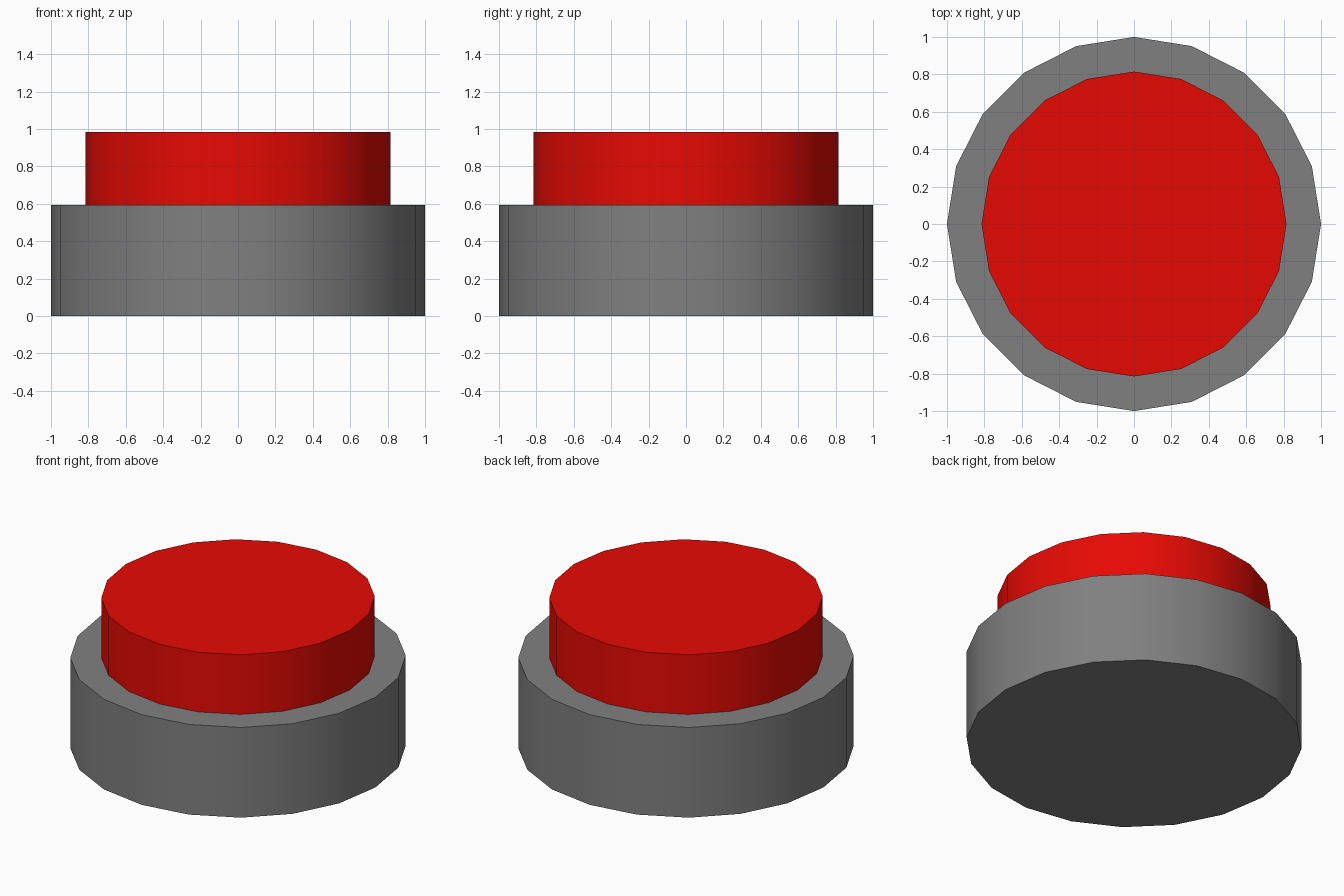
import bpy
import math

if "Cube" in bpy.data.objects:
    bpy.data.objects.remove(bpy.data.objects["Cube"])

SIDES = 20


def disc(name, radius, bottom, top, color):
    """Upright 20-sided cylinder with smooth walls and sharp rims."""
    bpy.ops.mesh.primitive_cylinder_add(
        vertices=SIDES, radius=radius, depth=top - bottom,
        location=(0, 0, (bottom + top) / 2))
    obj = bpy.context.object
    obj.name = name
    bpy.ops.object.shade_smooth_by_angle(angle=math.radians(30))
    mat = bpy.data.materials.new(name + "_color")
    mat.diffuse_color = color
    mat.use_nodes = True
    mat.node_tree.nodes["Principled BSDF"].inputs["Base Color"].default_value = mat.diffuse_color
    obj.data.materials.append(mat)
    return obj


# Dark grey housing
disc("base", 1.0, 0.0, 0.593, (0.216, 0.216, 0.216, 1))

# Red push button, seated slightly into the housing
disc("button", 0.815, 0.58, 0.985, (0.8, 0.003, 0.0012, 1))
